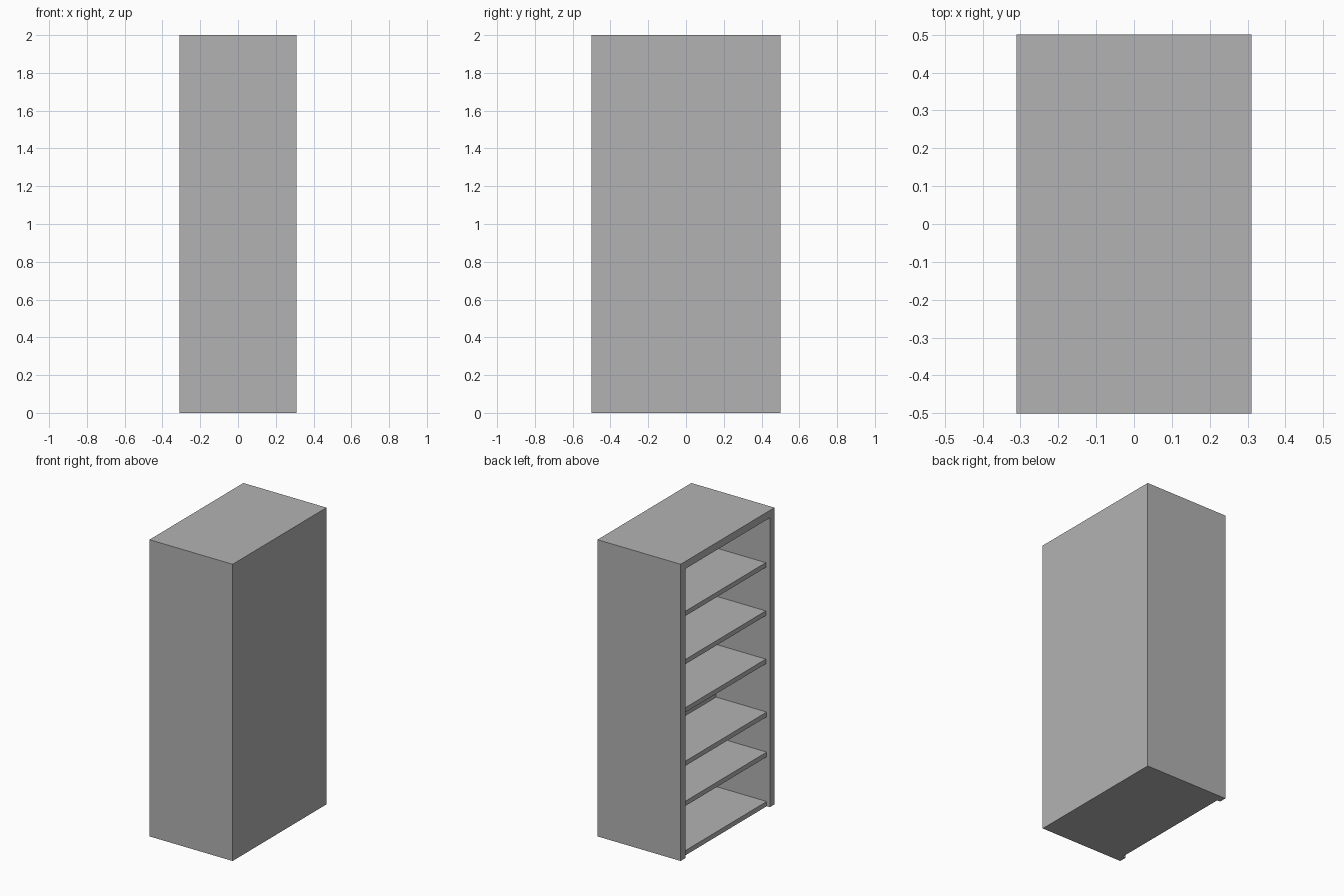
import bpy

default = bpy.data.objects.get("Cube")
if default:
    bpy.data.objects.remove(default, do_unlink=True)

# Single grey finish
grey = bpy.data.materials.new("plain grey")
grey.use_nodes = True
colour = (0.448, 0.448, 0.448, 1)
grey.diffuse_color = colour
grey.node_tree.nodes["Principled BSDF"].inputs["Base Color"].default_value = colour


def box(name, low, high):
    """Add a box between two opposite corners."""
    bpy.ops.mesh.primitive_cube_add(size=1)
    obj = bpy.context.object
    obj.name = name
    for v in obj.data.vertices:
        v.co = [l + (h - l) * (c + 0.5) for l, h, c in zip(low, high, v.co)]
    obj.data.materials.append(grey)
    return obj


def carve(target, cutter):
    """Subtract a hidden cutter from the target."""
    mod = target.modifiers.new(cutter.name, "BOOLEAN")
    mod.operation = "DIFFERENCE"
    mod.solver = "EXACT"
    mod.object = cutter
    cutter.hide_render = True
    cutter.display_type = "WIRE"
    bpy.context.view_layer.objects.active = target
    bpy.ops.object.modifier_apply(modifier=mod.name)
    bpy.data.objects.remove(cutter, do_unlink=True)


half_width, half_depth, height = 0.31, 0.5, 2.0
wall = 0.05
inner = half_depth - wall      # inside face of each side panel
back_face = 0.09               # inside face of the back
thickness = 0.032

# Carcass: outer block with the open compartment on its -x side
carcass = box("bookcase_carcass", (-half_width, -half_depth, 0),
              (half_width, half_depth, height))
carve(carcass, box("compartment_cutter", (-0.4, -inner, thickness),
                   (back_face, inner, height - wall)))

# Floor board sits slightly behind the side panels
carve(carcass, box("floor_recess_cutter", (-0.4, -inner, -0.1),
                   (-half_width + 0.023, inner, 0.1)))

# Shelves: (top height, setback from the open edge)
shelves = [(0.365, 0.023), (0.635, 0.023), (0.99, 0.03),
           (1.315, 0.03), (1.64, 0.03)]
for i, (top, setback) in enumerate(shelves, 1):
    box(f"shelf_{i}", (-half_width + setback, -inner, top - thickness),
        (back_face, inner, top))
